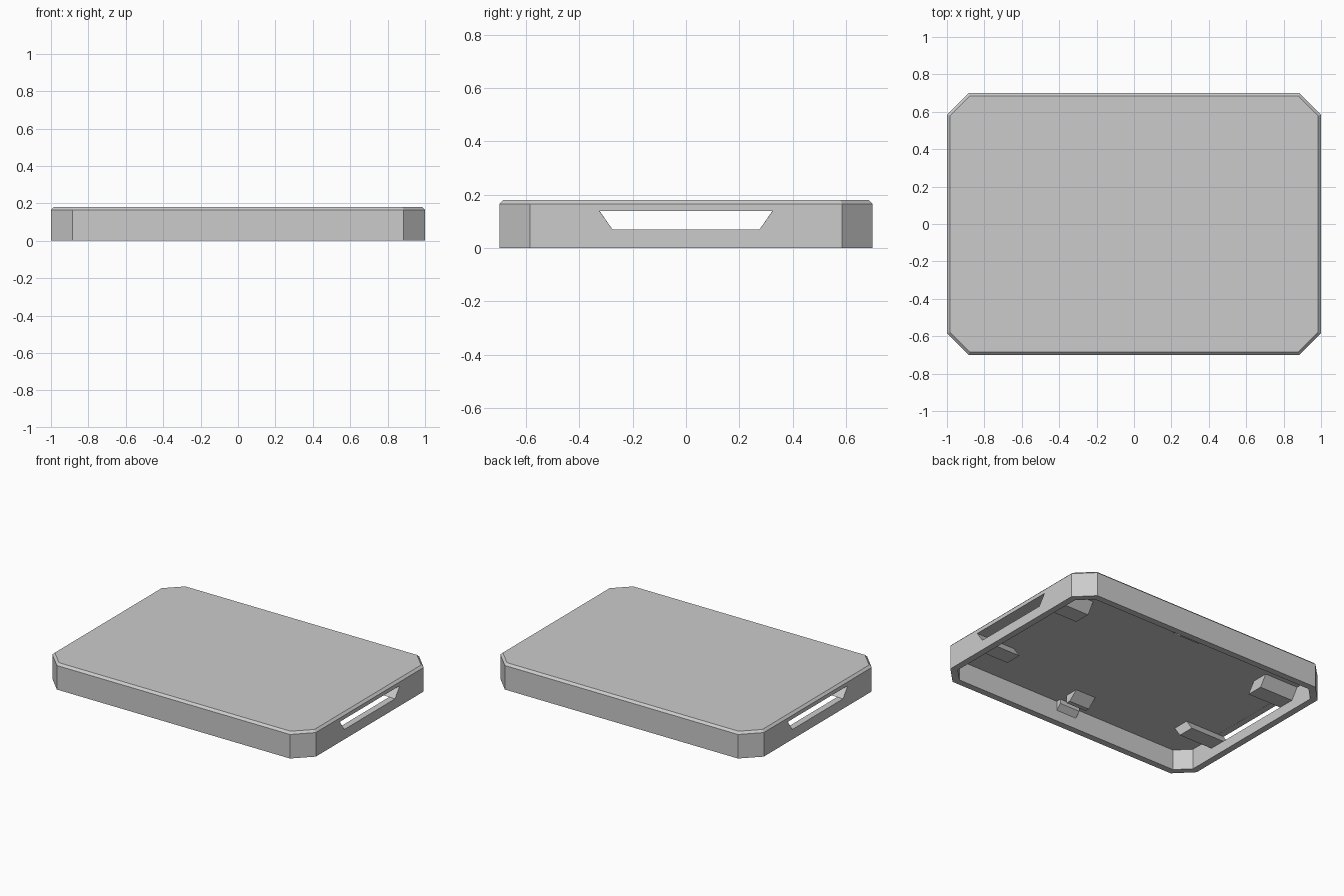
import bpy, bmesh

cube = bpy.data.objects.get("Cube")
if cube:
    bpy.data.objects.remove(cube, do_unlink=True)

GREY = (0.6, 0.6, 0.6, 1)
HALF_X, HALF_Y, CORNER = 1.0, 0.7, 0.115
HEIGHT, BEVEL, WALL, CEILING = 0.18, 0.015, 0.045, 0.14

grey = bpy.data.materials.new("grey plastic")
grey.use_nodes = True
grey.diffuse_color = GREY
grey.node_tree.nodes["Principled BSDF"].inputs["Base Color"].default_value = GREY


def make_object(name, bm):
    bmesh.ops.recalc_face_normals(bm, faces=bm.faces)
    mesh = bpy.data.meshes.new(name)
    bm.to_mesh(mesh)
    bm.free()
    mesh.materials.append(grey)
    obj = bpy.data.objects.new(name, mesh)
    bpy.context.collection.objects.link(obj)
    return obj


def outline(inset):
    """Rectangle with cut corners, moved inward by inset."""
    x, y = HALF_X - inset, HALF_Y - inset
    c = CORNER - inset * (2 - 2 ** 0.5)
    quarter = [(x, y - c), (x - c, y)]
    half = quarter + [(-px, py) for px, py in reversed(quarter)]
    return half + [(-px, -py) for px, py in half]


def bridge(bm, a, b):
    for i in range(len(a)):
        j = (i + 1) % len(a)
        bm.faces.new((a[i], a[j], b[j], b[i]))


def prism(name, profile, x0, x1):
    """Extrude a (y, z) profile along x."""
    bm = bmesh.new()
    ends = [[bm.verts.new((x, y, z)) for y, z in profile] for x in (x0, x1)]
    bridge(bm, *ends)
    for end in ends:
        bm.faces.new(end)
    return make_object(name, bm)


# Hollow lid: rings run from the cavity ceiling, round the rim, to the top
bm = bmesh.new()
levels = [(WALL, CEILING), (WALL, 0), (0, 0), (0, HEIGHT - BEVEL), (BEVEL, HEIGHT)]
rings = [[bm.verts.new((x, y, z)) for x, y in outline(d)] for d, z in levels]
for lower, upper in zip(rings, rings[1:]):
    bridge(bm, lower, upper)
bm.faces.new(rings[0])
bm.faces.new(rings[-1])
lid = make_object("lid", bm)

# Flared slot through both end walls
slot = [(-0.325, CEILING - 0.001), (0.325, CEILING - 0.001), (0.275, 0.068), (-0.275, 0.068)]
cutter = prism("slot_cutter", slot, -1.2, 1.2)
cutter.hide_render = True
cut = lid.modifiers.new("slots", 'BOOLEAN')
cut.operation = 'DIFFERENCE'
cut.solver = 'EXACT'
cut.object = cutter
graph = bpy.context.evaluated_depsgraph_get()
lid.data = bpy.data.meshes.new_from_object(lid.evaluated_get(graph))
lid.modifiers.clear()
bpy.data.objects.remove(cutter, do_unlink=True)

# Slanted guide blocks beside the slots, and snap catches on the long walls
guide = [(0.325, CEILING), (0.44, CEILING), (0.39, 0.068), (0.275, 0.068)]
catch = [(0.466, CEILING), (0.56, CEILING), (0.56, 0.086), (0.53, 0.086)]
tab = [(0.62, CEILING), (0.656, CEILING), (0.656, 0.075), (0.62, 0.11)]
for sy, side in ((-1, "front"), (1, "back")):
    def mirrored(profile):
        return [(y * sy, z) for y, z in profile]
    for sx, end in ((1, "left"), (-1, "right")):
        prism(f"guide_block_{side}_{end}", mirrored(guide), sx * 0.7, sx * 0.956)
    prism(f"catch_{side}", mirrored(catch), -0.077, 0.077)
    prism(f"tab_{side}", mirrored(tab), -0.077, 0.077)
